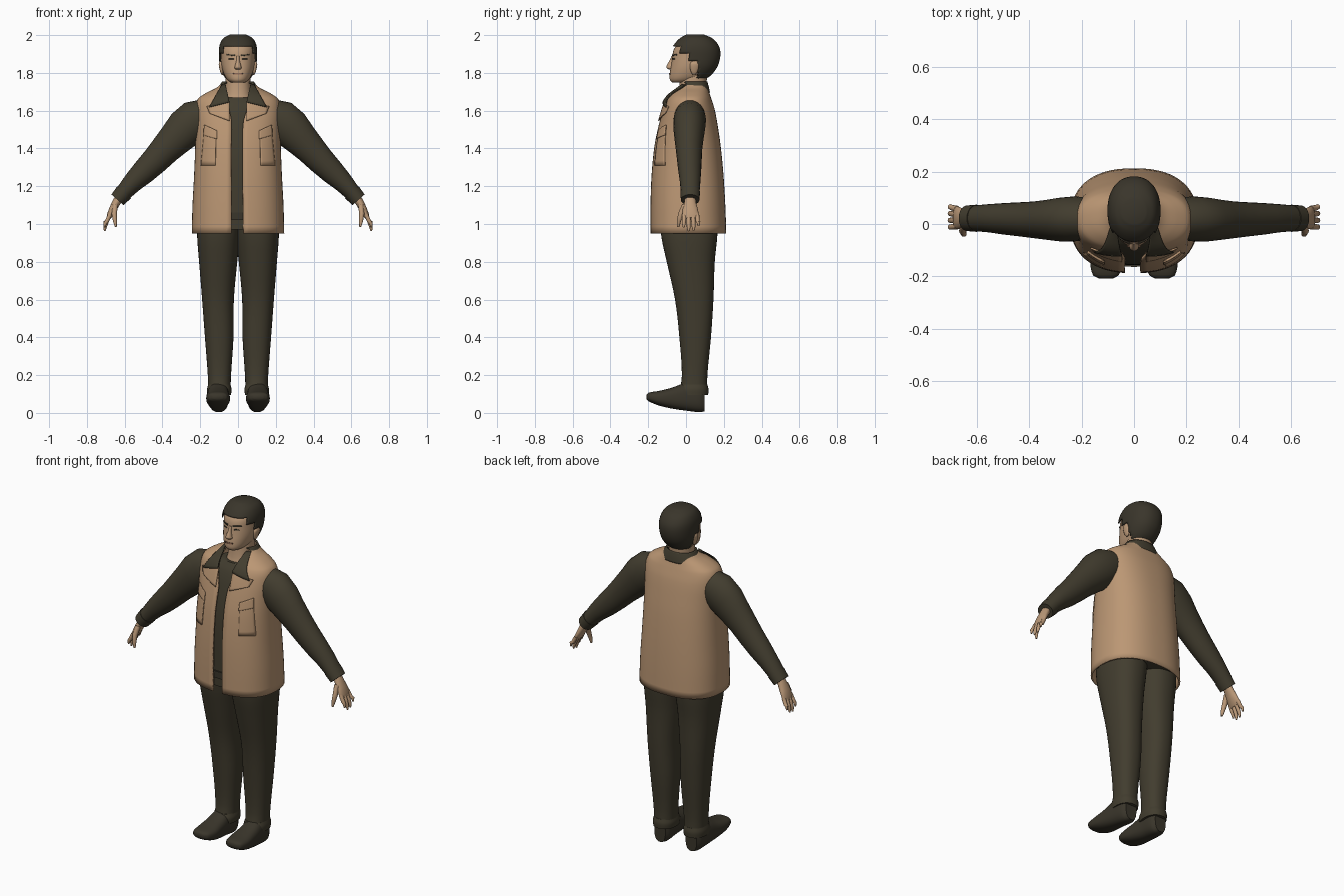
import bpy, bmesh, math
from mathutils import Vector

cube = bpy.data.objects.get("Cube")
if cube:
    bpy.data.objects.remove(cube)


def material(name, rgb):
    m = bpy.data.materials.new(name)
    m.use_nodes = True
    m.diffuse_color = (*rgb, 1)
    m.node_tree.nodes["Principled BSDF"].inputs["Base Color"].default_value = (*rgb, 1)
    return m


OLIVE = material("dark olive cloth", (.054, .046, .028))
DARK = material("dark hair and leather", (.042, .036, .024))
TAN = material("tan canvas", (.50, .31, .175))
SKIN = material("skin", (.50, .32, .19))
LIP = material("lip", (.30, .15, .09))


def loft(name, rings, mat, closed=True, caps=True, keep=None, mirror=False, thick=0, angle=50):
    """Skin a list of point rings, optionally keeping only some faces."""
    bm = bmesh.new()
    vs = [[bm.verts.new(p) for p in r] for r in rings]
    n = len(rings[0])
    for a, b in zip(vs, vs[1:]):
        for i in range(n if closed else n - 1):
            j = (i + 1) % n
            bm.faces.new((a[i], a[j], b[j], b[i]))
    if caps:
        bm.faces.new(vs[0])
        bm.faces.new(vs[-1])
    bmesh.ops.recalc_face_normals(bm, faces=bm.faces)
    if keep:
        drop = [f for f in bm.faces if not keep(f.calc_center_median())]
        bmesh.ops.delete(bm, geom=drop, context='FACES')
    me = bpy.data.meshes.new(name)
    bm.to_mesh(me)
    bm.free()
    me.materials.append(mat)
    ob = bpy.data.objects.new(name, me)
    bpy.context.collection.objects.link(ob)
    if thick:
        s = ob.modifiers.new("thickness", 'SOLIDIFY')
        s.thickness, s.offset = thick, 0
    if mirror:
        ob.modifiers.new("mirror", 'MIRROR')
    bpy.ops.object.select_all(action='DESELECT')
    ob.select_set(True)
    bpy.context.view_layer.objects.active = ob
    bpy.ops.object.shade_smooth_by_angle(angle=math.radians(angle))
    return ob


def sample(rows, z):
    """Smooth interpolation of profile rows; first column is the position."""
    k = 0
    while k < len(rows) - 2 and z > rows[k + 1][0]:
        k += 1

    def slope(i, c):
        a, b = rows[max(i - 1, 0)], rows[min(i + 1, len(rows) - 1)]
        return (b[c] - a[c]) / (b[0] - a[0])
    p, q = rows[k], rows[k + 1]
    h = q[0] - p[0]
    t = (z - p[0]) / h
    out = []
    for c in range(1, len(p)):
        m0, m1 = slope(k, c) * h, slope(k + 1, c) * h
        d = q[c] - p[c]
        out.append(p[c] + t * (m0 + t * (3 * d - 2 * m0 - m1 + t * (m0 + m1 - 2 * d))))
    return out


def positions(rows, sub):
    return [p[0] + (q[0] - p[0]) * i / sub for p, q in zip(rows, rows[1:]) for i in range(sub)] + [rows[-1][0]]


def oval(x0, x1, y0, y1, n, t):
    s, c = math.sin(t), math.cos(t)
    x = (x0 + x1) / 2 + (x1 - x0) / 2 * math.copysign(abs(s) ** (2 / n), s)
    y = (y0 + y1) / 2 - (y1 - y0) / 2 * math.copysign(abs(c) ** (2 / n), c)
    return x, y


def stack(name, rows, mat, n=2.2, sides=40, sub=4, axis='z', **kw):
    """Loft of ovals; each row is position and the two extents."""
    rings = []
    for z in positions(rows, sub):
        pts = [oval(*sample(rows, z), n, math.tau * i / sides) for i in range(sides)]
        rings.append([(a, b, z) if axis == 'z' else (a, z, b) for a, b in pts])
    return loft(name, rings, mat, **kw)


def tube(name, path, mat, sides=24, **kw):
    """Path rows: x, y, z, half thickness, half width along y."""
    P = [Vector(p[:3]) for p in path]
    rings = []
    for i, p in enumerate(path):
        t = (P[min(i + 1, len(P) - 1)] - P[max(i - 1, 0)]).normalized()
        v = Vector((0, 1, 0))
        v = (v - t * v.dot(t)).normalized()
        u = v.cross(t)
        rings.append([P[i] + u * p[3] * math.cos(math.tau * k / sides) + v * p[4] * math.sin(math.tau * k / sides)
                      for k in range(sides)])
    return loft(name, rings, mat, mirror=True, **kw)


def front_plate(name, rows, n, corners, off, mat, mirror=True, thick=.006, cuts=8):
    """Quad given in x, z laid onto the front of a stacked body."""
    a, b, c, d = [Vector(p) for p in corners]
    grid = []
    for i in range(cuts + 1):
        line = []
        for j in range(cuts + 1):
            x, z = a.lerp(b, j / cuts).lerp(d.lerp(c, j / cuts), i / cuts)
            x0, x1, y0, y1 = sample(rows, z)
            k = min(abs(2 * x / (x1 - x0)), 1)
            line.append((x, (y0 + y1) / 2 - (y1 - y0) / 2 * (1 - k ** n) ** (1 / n) - off, z))
        grid.append(line)
    return loft(name, grid, mat, closed=False, caps=False, mirror=mirror, thick=thick)


# Trousers and shoes
stack("trouser_leg", [(.10, .04, .157, -.035, .113), (.2, .037, .160, -.022, .113), (.4, .024, .175, -.035, .132),
                      (.6, .022, .190, -.058, .145), (.8, .004, .206, -.102, .152), (.93, -.01, .216, -.13, .165),
                      (1.05, -.02, .215, -.14, .17)], OLIVE, 2.3, mirror=True)
stack("trouser_hem", [(.095, .037, .162, -.04, .117), (.125, .034, .164, -.04, .119), (.15, .04, .158, -.03, .113)],
      OLIVE, 2.3, mirror=True)
stack("shoe", [(-.208, .08, .135, .072, .098), (-.195, .058, .157, .06, .108), (-.14, .043, .168, .038, .117),
               (-.07, .046, .165, .022, .135), (0, .05, .16, .012, .16), (.07, .052, .152, .004, .16),
               (.098, .066, .138, .008, .14)], DARK, 2.6, axis='y', mirror=True)

# Vest body, open down the front
VEST = [(.95, -.24, .24, -.183, .208), (1.1, -.236, .236, -.183, .203), (1.25, -.228, .228, -.178, .194),
        (1.4, -.222, .222, -.164, .18), (1.5, -.221, .221, -.145, .166), (1.6, -.222, .222, -.118, .148),
        (1.66, -.208, .208, -.095, .13), (1.69, -.165, .165, -.07, .12), (1.715, -.115, .115, -.04, .113),
        (1.742, -.08, .08, -.015, .106)]
GAP = [(.95, .034, .028), (1.4, .036, .023), (1.54, .034, .028), (1.6, .045, .045), (1.66, .06, .06), (1.742, .07, .07)]
N = 2.4
rings = []
for z in positions(VEST, 4):
    ext = sample(VEST, z)
    right, left = [math.asin(min(1, g / ext[1]) ** (N / 2)) for g in sample(GAP, z)]
    rings.append([(*oval(*ext, N, left + (math.tau - right - left) * i / 60), z) for i in range(61)])
loft("vest", rings, TAN, closed=False, caps=False, thick=.01)

# Vest pockets, seams and lapels
front_plate("pocket", VEST, N, [(.115, 1.49), (.175, 1.52), (.195, 1.31), (.12, 1.31)], .009, TAN)
front_plate("pocket_flap", VEST, N, [(.112, 1.495), (.178, 1.525), (.182, 1.47), (.112, 1.45)], .013, TAN)
front_plate("lapel", VEST, N, [(.045, 1.65), (.165, 1.622), (.15, 1.585), (.045, 1.545)], .012, TAN)
front_plate("collar_flap", VEST, N, [(.066, 1.738), (.085, 1.736), (.152, 1.618), (.045, 1.645)], .02, OLIVE)
stack("collar_band", [(1.695, -.125, .125, -.06, .122), (1.725, -.098, .098, -.03, .116), (1.752, -.08, .08, -.02, .108)],
      OLIVE, caps=False, keep=lambda c: c.y > .0, thick=.01)

# Shirt and belt seen through the opening
stack("shirt", [(.97, -.22, .22, -.155, .185), (1.25, -.21, .21, -.157, .175), (1.4, -.205, .205, -.148, .162),
                (1.55, -.2, .2, -.118, .14), (1.63, -.17, .17, -.09, .115), (1.67, -.085, .085, -.062, .1)], OLIVE, N)
stack("belt", [(1.02, -.222, .222, -.164, .188), (1.06, -.221, .221, -.164, .187)], DARK, N, sub=1)

# Sleeves
tube("sleeve", [(.17, .02, 1.575, .09, .08), (.225, .02, 1.55, .108, .086), (.28, .017, 1.505, .105, .084),
                (.33, .016, 1.452, .092, .077), (.385, .016, 1.395, .081, .07), (.44, .018, 1.335, .073, .065),
                (.5, .02, 1.275, .065, .06), (.555, .022, 1.222, .054, .054), (.6, .022, 1.172, .045, .05),
                (.635, .022, 1.133, .04, .047)], OLIVE)
tube("cuff", [(.603, .022, 1.168, .048, .052), (.638, .022, 1.128, .043, .049)], OLIVE)

# Hands
tube("palm", [(.615, .022, 1.155, .026, .03), (.642, .022, 1.118, .022, .03), (.662, .022, 1.08, .02, .04),
              (.678, .024, 1.048, .016, .044), (.685, .025, 1.03, .01, .04)], SKIN)
for name, y, tip, z in (("index", -.009, -.012, .982), ("middle", .014, .014, .962),
                        ("ring", .037, .04, .966), ("little", .058, .066, .99)):
    tube(name + "_finger", [(.677, y, 1.05, .011, .012), (.694, (y + tip) / 2, 1.015, .011, .011),
                            (.704, tip, z + .02, .009, .01), (.706, tip, z, .004, .005)], SKIN, sides=12)
tube("thumb", [(.65, -.005, 1.1, .014, .016), (.655, -.026, 1.055, .014, .015),
               (.651, -.038, 1.015, .011, .011), (.647, -.041, .985, .005, .006)], SKIN, sides=12)

# Head and neck
HEAD = [(1.748, -.035, .035, -.072, .04), (1.76, -.053, .053, -.084, .07), (1.78, -.068, .068, -.087, .11),
        (1.81, -.08, .08, -.084, .14), (1.84, -.087, .087, -.079, .158), (1.88, -.09, .09, -.073, .169),
        (1.92, -.09, .09, -.066, .168), (1.95, -.083, .083, -.047, .153), (1.975, -.066, .066, -.02, .125),
        (1.99, -.035, .035, .01, .085)]
stack("head", HEAD, SKIN)
stack("neck", [(1.64, -.085, .085, -.055, .1), (1.69, -.07, .07, -.04, .104), (1.79, -.066, .066, -.03, .112)], SKIN)

# Hair cap trimmed along the hairline
HAIR = [(z + .01 * (i / 9) ** 2, a - .008, b + .008, c - .008, d + .009) for i, (z, a, b, c, d) in enumerate(HEAD)]


def hairline(c):
    front = -.03 if c.z > 1.9 else .02 if c.z > 1.86 else .06
    return c.z > 1.937 or (c.z > 1.765 and c.y > front)


stack("hair", HAIR, DARK, sides=56, keep=hairline, thick=.006)

# Face details
stack("nose", [(1.818, -.012, .012, -.09, -.06), (1.826, -.019, .019, -.102, -.06), (1.838, -.016, .016, -.102, -.06),
               (1.865, -.009, .009, -.088, -.06), (1.89, -.008, .008, -.076, -.05)], SKIN, sides=16)
stack("ear", [(1.79, .078, .086, .035, .05), (1.805, .078, .094, .026, .06), (1.845, .078, .102, .02, .07),
              (1.86, .08, .097, .03, .062)], SKIN, sides=16, mirror=True)
front_plate("eyebrow", HEAD, 2.2, [(.016, 1.897), (.058, 1.899), (.06, 1.893), (.016, 1.889)], .002, DARK)
front_plate("eye", HEAD, 2.2, [(.024, 1.878), (.046, 1.878), (.05, 1.872), (.02, 1.872)], .001, DARK, thick=.004)
front_plate("mouth", HEAD, 2.2, [(-.026, 1.798), (.026, 1.798), (.022, 1.791), (-.022, 1.791)], .002, LIP, mirror=False)
